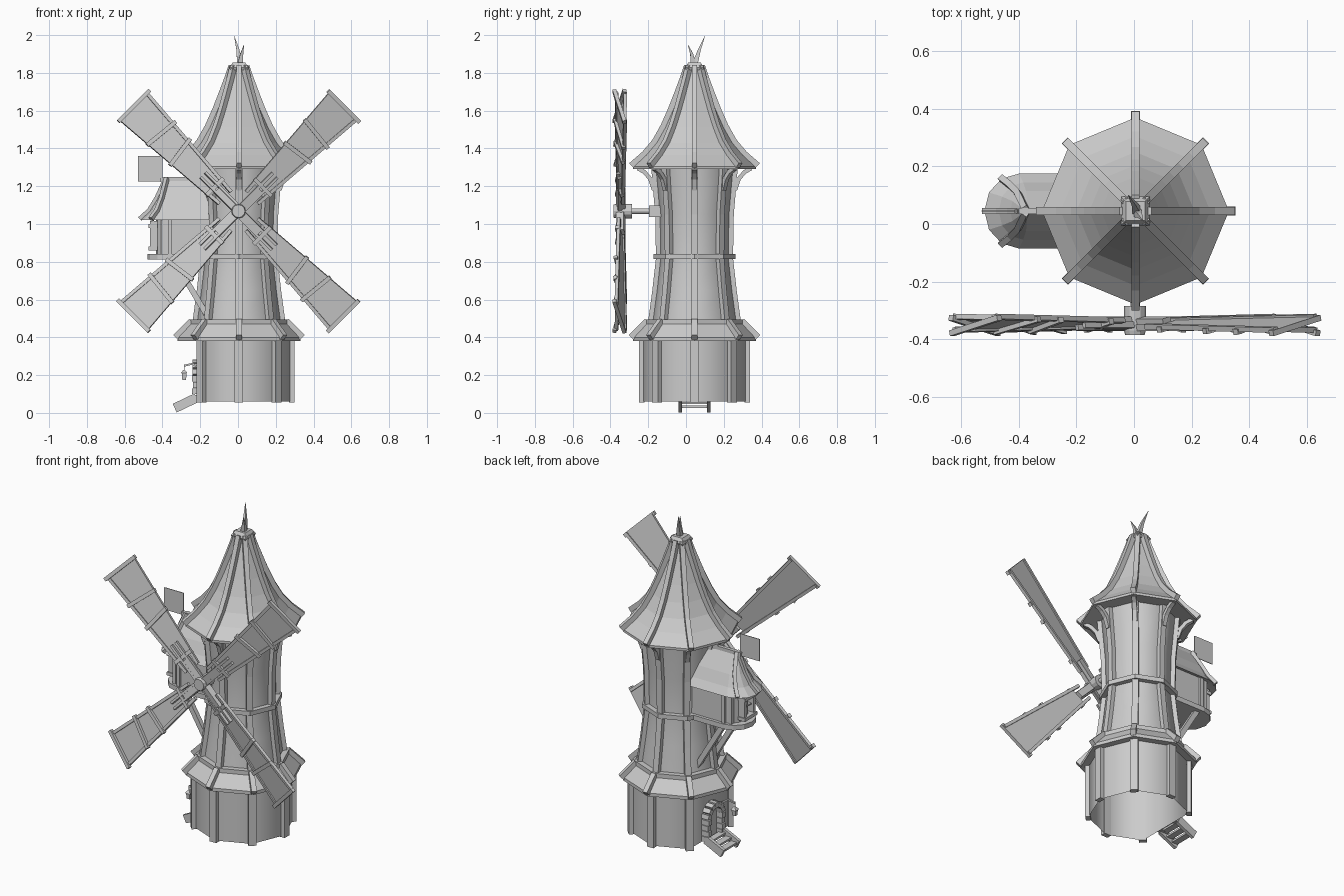
import bpy, bmesh, math
from mathutils import Vector as V

cube = bpy.data.objects.get("Cube")
if cube:
    bpy.data.objects.remove(cube)

grey = bpy.data.materials.new("plain_grey")
grey.use_nodes = True
COL = (0.6, 0.6, 0.6, 1)
grey.diffuse_color = COL
grey.node_tree.nodes["Principled BSDF"].inputs["Base Color"].default_value = COL

CX, CY = 0.005, 0.045
X, Y, Z = V((1, 0, 0)), V((0, 1, 0)), V((0, 0, 1))


def pol(r, deg, z):
    a = math.radians(deg)
    return V((CX + r * math.cos(a), CY + r * math.sin(a), z))


def loft(bm, rings, closed=True, caps=False):
    rows = [[bm.verts.new(p) for p in ring] for ring in rings]
    n = len(rows[0])
    for lo, hi in zip(rows, rows[1:]):
        for i in range(n if closed else n - 1):
            j = (i + 1) % n
            bm.faces.new((lo[i], lo[j], hi[j], hi[i]))
    if caps:
        bm.faces.new(rows[0][::-1])
        bm.faces.new(rows[-1])


def beam(bm, pts, side, w, d, taper=1):
    """Rectangular bar along a path; w is measured along side."""
    pts = [V(p) for p in pts]
    rings = []
    for i, p in enumerate(pts):
        t = (pts[min(i + 1, len(pts) - 1)] - pts[max(i - 1, 0)]).normalized()
        s = (side - t * side.dot(t)).normalized()
        n = t.cross(s)
        k = 1 + (taper - 1) * i / (len(pts) - 1)
        a, b = s * w * k / 2, n * d * k / 2
        rings.append([p - a - b, p + a - b, p + a + b, p - a + b])
    loft(bm, rings, caps=True)


def box(bm, x0, x1, y0, y1, z0, z1):
    ym, zm = (y0 + y1) / 2, (z0 + z1) / 2
    beam(bm, [(x0, ym, zm), (x1, ym, zm)], Y, y1 - y0, z1 - z0)


def make(name, build, smooth=False):
    bm = bmesh.new()
    build(bm)
    bmesh.ops.recalc_face_normals(bm, faces=bm.faces)
    me = bpy.data.meshes.new(name)
    bm.to_mesh(me)
    bm.free()
    me.materials.append(grey)
    for p in me.polygons:
        p.use_smooth = smooth
    ob = bpy.data.objects.new(name, me)
    bpy.context.collection.objects.link(ob)
    return ob


CORNERS = range(0, 360, 45)


def octo(r, z):
    return [pol(r, a, z) for a in CORNERS]


def octo_loft(profile, closed_profile=False):
    prof = profile + profile[:1] if closed_profile else profile
    return lambda bm: loft(bm, [octo(r, z) for r, z in prof])


def corner_beams(profile, w, d, skip=()):
    def build(bm):
        for a in CORNERS:
            if a not in skip:
                t = math.radians(a)
                beam(bm, [pol(r, a, z) for r, z in profile],
                     V((-math.sin(t), math.cos(t), 0)), w, d)
    return build


# Base storey, with the door corner cut flat
def base_wall(bm):
    loft(bm, [[pol(0.28, a, z) for a in CORNERS if a != 180] for z in (0.06, 0.4)])


make("base_wall", base_wall, True)
make("base_posts", corner_beams([(0.28, 0.055), (0.28, 0.39)], 0.045, 0.03, (180,)))

# Skirt roof around the base
make("skirt_roof", octo_loft([(0.2, 0.385), (0.325, 0.38), (0.325, 0.4),
                              (0.255, 0.475), (0.2, 0.475)]))
make("skirt_hips", corner_beams([(0.335, 0.4), (0.25, 0.485)], 0.03, 0.035))
make("lower_ring", octo_loft([(0.2, 0.465), (0.26, 0.465), (0.26, 0.495), (0.2, 0.495)], True))

# Main tower
WALL = [(0.228, 0.48), (0.205, 0.65), (0.186, 0.82), (0.19, 1.05), (0.212, 1.31)]
make("tower_wall", octo_loft(WALL), True)
make("tower_posts", corner_beams([(r + 0.003, z) for r, z in WALL], 0.036, 0.03))
make("middle_ring", octo_loft([(0.17, 0.815), (0.218, 0.815), (0.218, 0.842), (0.17, 0.842)], True))

# Main roof with curved hips and eave brackets
ROOF = [(0.325, 1.305), (0.26, 1.365), (0.205, 1.43), (0.16, 1.51),
        (0.12, 1.6), (0.085, 1.69), (0.055, 1.77), (0.035, 1.83)]
make("main_roof", octo_loft([(0.2, 1.31), (0.325, 1.29)] + ROOF))
make("roof_hips", corner_beams([(0.335, 1.31)] + [(r + 0.005, z + 0.006) for r, z in ROOF[1:]],
                               0.028, 0.032))
make("eave_brackets", corner_beams([(0.215, 1.18), (0.235, 1.24), (0.265, 1.275), (0.3, 1.295)],
                                   0.025, 0.022))


# Finial block and two spikes
def finial(bm):
    def sq(h, z):
        return [V((CX + a * h, CY + b * h, z)) for a, b in ((-1, -1), (1, -1), (1, 1), (-1, 1))]
    loft(bm, [sq(0.045, 1.815), sq(0.05, 1.828), sq(0.033, 1.855)], caps=True)
    beam(bm, [(0.01, 0.045, 1.84), (0.0, 0.07, 1.92), (-0.02, 0.1, 1.995)], X, 0.03, 0.03, 0.05)
    beam(bm, [(0.01, 0.04, 1.84), (0.02, 0.03, 1.9), (0.032, 0.01, 1.95)], X, 0.03, 0.03, 0.05)


make("finial", finial)


# Dormer on the right side
def bay(hw, xc, reach, z, inner=-0.12):
    arc = [V((xc + reach * math.cos(t), CY + hw * math.sin(t), z))
           for t in (math.radians(90 + 30 * i) for i in range(7))]
    return [V((inner, CY + hw, z))] + arc + [V((inner, CY - hw, z))]


DORMER = [(0.13, -0.4, 0.12, 1.02), (0.1, -0.385, 0.085, 1.065),
          (0.07, -0.375, 0.055, 1.13), (0.006, -0.37, 0.012, 1.235)]
make("dormer_wall", lambda bm: loft(bm, [bay(0.1, -0.36, 0.075, 0.83),
                                         bay(0.1, -0.36, 0.075, 1.04)], caps=True))
make("dormer_floor", lambda bm: loft(bm, [bay(0.118, -0.37, 0.11, 0.812),
                                          bay(0.118, -0.37, 0.11, 0.842)], caps=True))
make("dormer_roof", lambda bm: loft(bm, [bay(0.1, -0.36, 0.07, 1.03)]
                                    + [bay(*s) for s in DORMER], caps=True))


def dormer_trim(bm):
    loops = [bay(*s) for s in DORMER]
    for i in (2, 4, 6):
        out = (loops[0][i] - loops[-1][i])
        side = V((-out.y, out.x, 0)).normalized()
        beam(bm, [p[i] + Z * 0.006 for p in loops], side, 0.022, 0.026)
    beam(bm, [(-0.41, CY, 1.235), (-0.15, CY, 1.235)], Y, 0.022, 0.025)
    foot, head = bay(0.1, -0.36, 0.075, 0.84), bay(0.1, -0.36, 0.075, 1.03)
    for i in (1, 2, 6, 7):
        beam(bm, [foot[i], head[i]], Y, 0.022, 0.022)


make("dormer_trim", dormer_trim)


def dormer_window(bm):
    for s in (-1, 1):
        box(bm, -0.465, -0.425, CY + s * 0.045 - 0.009, CY + s * 0.045 + 0.009, 0.86, 1.015)
    for z in (0.87, 0.99):
        box(bm, -0.473, -0.425, CY - 0.06, CY + 0.06, z - 0.01, z + 0.01)
    box(bm, -0.45, -0.43, CY - 0.004, CY + 0.004, 0.87, 0.99)
    box(bm, -0.45, -0.43, CY - 0.04, CY + 0.04, 0.927, 0.935)


make("dormer_window", dormer_window)


def dormer_braces(bm):
    for s in (-1, 1):
        y = CY + s * 0.08
        beam(bm, [(-0.16, y, 0.51), (-0.345, y, 0.82)], Y, 0.028, 0.03)


make("dormer_braces", dormer_braces)


def flag(bm):
    box(bm, -0.53, -0.4, CY - 0.002, CY + 0.002, 1.225, 1.36)
    beam(bm, [(-0.375, CY, 1.21), (-0.41, CY, 1.25)], Y, 0.012, 0.012)


make("flag", flag)


# Arched doorway, steps and lantern
def doorway(bm):
    wall = CX - 0.198
    box(bm, wall - 0.008, wall, CY - 0.055, CY + 0.055, 0.065, 0.2)
    for s in (-1, 1):
        for k in range(4):
            z, e = 0.065 + 0.034 * k, 0.006 * (k % 2)
            box(bm, wall - 0.045 - e, wall, CY + s * 0.066 - 0.015, CY + s * 0.066 + 0.015, z, z + 0.031)
    for k in range(7):
        t = math.radians(13 + 25.7 * k)
        p = V((wall - 0.024, CY + 0.066 * math.cos(t), 0.2 + 0.066 * math.sin(t)))
        r = V((0, math.cos(t), math.sin(t)))
        beam(bm, [p - r * 0.016, p + r * 0.016], X, 0.048, 0.027)
    fan = [V((wall - 0.008, CY + 0.055 * math.cos(t), 0.2 + 0.055 * math.sin(t)))
           for t in (math.pi * i / 8 for i in range(9))]
    loft(bm, [fan, [p + X * 0.008 for p in fan]], caps=True)


make("doorway", doorway)


def steps(bm):
    for y in (CY - 0.075, CY + 0.075):
        beam(bm, [(-0.22, y, 0.08), (-0.335, y, 0.025)], Y, 0.02, 0.05)
    for k in range(3):
        x, z = -0.235 - 0.038 * k, 0.072 - 0.02 * k
        box(bm, x - 0.02, x + 0.02, CY - 0.07, CY + 0.07, z - 0.006, z + 0.006)


make("steps", steps)


def lantern(bm):
    y = CY - 0.11
    beam(bm, [(-0.2, y, 0.23), (-0.24, y, 0.26), (-0.285, y, 0.25)], Y, 0.01, 0.01)
    beam(bm, [(-0.285, y, 0.25), (-0.285, y, 0.22)], Y, 0.004, 0.004)
    beam(bm, [(-0.285, y, 0.175), (-0.285, y, 0.21)], Y, 0.02, 0.02, 1.3)
    beam(bm, [(-0.285, y, 0.21), (-0.285, y, 0.228)], Y, 0.036, 0.036, 0.2)


make("lantern", lantern)

# Sails: panels pitched about each arm, clockwise edge set back
HUB = V((0.003, -0.345, 1.068))
TILT = math.radians(13)


def sail_frame(deg):
    a = math.radians(deg)
    u = V((math.cos(a), 0, math.sin(a)))
    v = V((math.sin(a), 0, -math.cos(a))) * math.cos(TILT) + Y * math.sin(TILT)
    return u, v, u.cross(v).normalized()


def sail(deg):
    u, v, n = sail_frame(deg)
    if n.y > 0:
        n = -n

    def at(r, s, h=0):
        return HUB + u * r + v * s + n * h

    def cloth(bm):
        loft(bm, [[at(r, s * w, h) for s, h in ((-1, -0.002), (1, -0.002), (1, 0.002), (-1, 0.002))]
                  for r, w in ((0.16, 0.05), (0.78, 0.1))], caps=True)

    def timber(bm):
        for s in (-1, 1):
            beam(bm, [at(0.1, s * 0.045), at(0.79, s * 0.1)], v, 0.018, 0.018)
            beam(bm, [at(0.03, s * 0.018, 0.01), at(0.27, s * 0.018, 0.01)], v, 0.014, 0.022)
        for r, w, skew in ((0.18, 0.065, 0), (0.44, 0.09, 0.012), (0.58, 0.1, -0.01), (0.785, 0.12, 0)):
            beam(bm, [at(r - skew, -w, 0.008), at(r + skew, w, 0.008)], u, 0.022, 0.02)
        beam(bm, [at(0, 0), at(0.16, 0)], v, 0.04, 0.04)
    return cloth, timber


for k, deg in enumerate((45, 135, 225, 315)):
    cloth, timber = sail(deg)
    make(f"sail_cloth_{k + 1}", cloth)
    make(f"sail_timber_{k + 1}", timber)


def hub(bm):
    def ring(r, y):
        return [V((HUB.x + r * math.cos(math.pi * i / 6), y, HUB.z + r * math.sin(math.pi * i / 6)))
                for i in range(12)]
    loft(bm, [ring(0.034, -0.385), ring(0.038, -0.37), ring(0.038, -0.285)], caps=True)
    loft(bm, [ring(0.015, -0.3), ring(0.015, -0.1)], caps=True)
    box(bm, HUB.x - 0.03, HUB.x + 0.03, -0.195, -0.13, HUB.z - 0.03, HUB.z + 0.03)


make("hub", hub)
